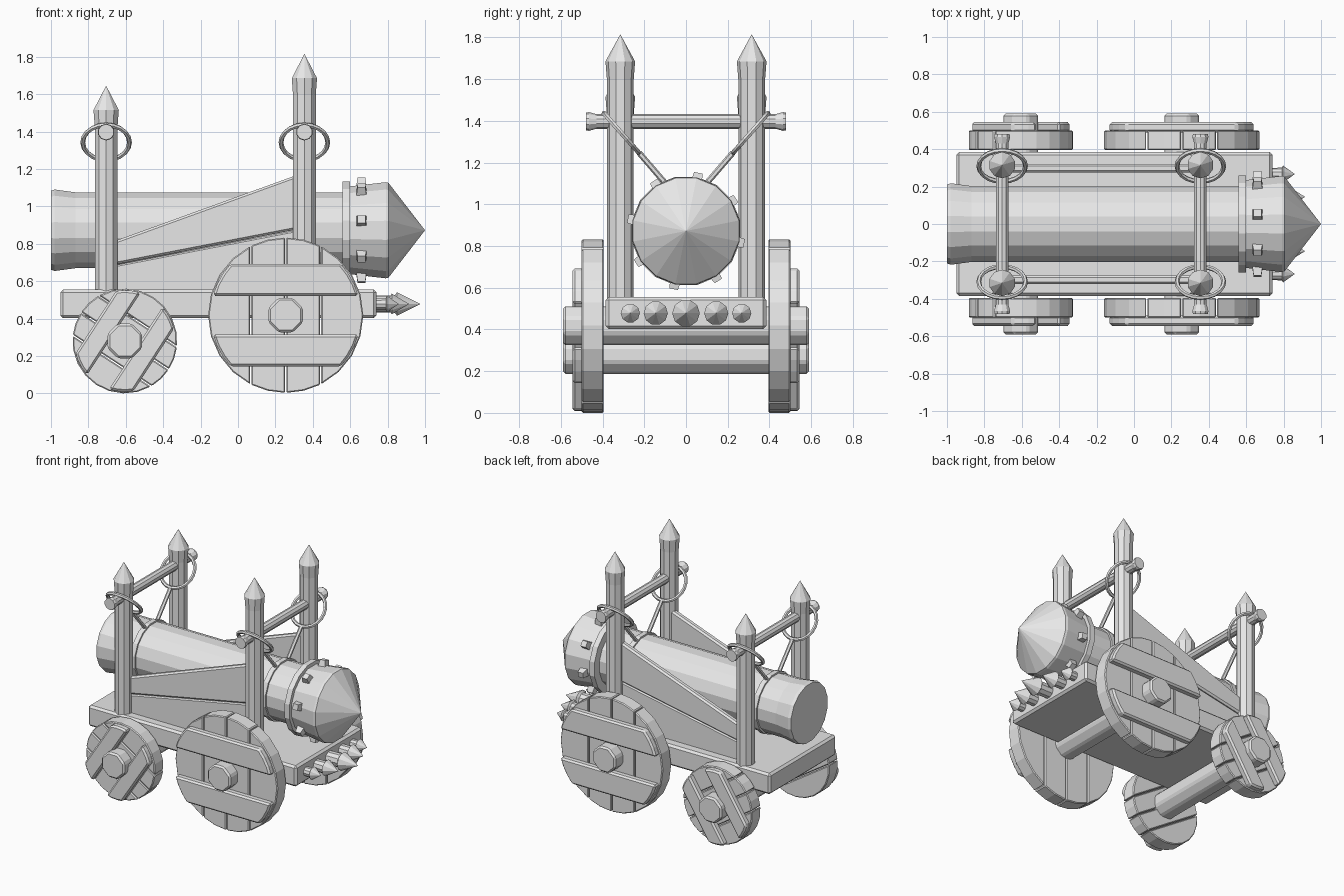
import bpy
import bmesh
from math import acos, cos, sin, pi, radians
from mathutils import Vector, Matrix

cube = bpy.data.objects.get("Cube")
if cube:
    bpy.data.objects.remove(cube, do_unlink=True)

grey = bpy.data.materials.new("plain_grey")
grey.use_nodes = True
grey.diffuse_color = (0.8, 0.8, 0.8, 1)
grey.node_tree.nodes["Principled BSDF"].inputs["Base Color"].default_value = (0.8, 0.8, 0.8, 1)


def finish(name, bm, bevel=0):
    bmesh.ops.recalc_face_normals(bm, faces=bm.faces)
    mesh = bpy.data.meshes.new(name)
    bm.to_mesh(mesh)
    bm.free()
    mesh.materials.append(grey)
    obj = bpy.data.objects.new(name, mesh)
    bpy.context.collection.objects.link(obj)
    if bevel:
        mod = obj.modifiers.new("edge_bevel", "BEVEL")
        mod.width = bevel
        mod.segments = 1
        mod.limit_method = "ANGLE"
        mod.angle_limit = radians(40)
    return obj


def lathe(name, profile, sides, origin, axis, bevel=0):
    """Turn (distance, radius) points around an axis through origin."""
    bm = bmesh.new()
    turn = Vector((0, 0, 1)).rotation_difference(Vector(axis)).to_matrix()
    rings = []
    for dist, rad in profile:
        count = sides if rad else 1
        rings.append([bm.verts.new(Vector(origin) + turn @ Vector((
            rad * cos(2 * pi * (i + .5) / sides), rad * sin(2 * pi * (i + .5) / sides), dist)))
            for i in range(count)])
    for a, b in zip(rings, rings[1:]):
        for i in range(sides):
            j = (i + 1) % sides
            if len(b) == 1:
                bm.faces.new((a[i], a[j], b[0]))
            else:
                bm.faces.new((a[i], a[j], b[j], b[i]))
    for ring in (rings[0], rings[-1]):
        if len(ring) > 1:
            bm.faces.new(ring)
    return finish(name, bm, bevel)


def slab(name, outline, y0, y1, bevel=0):
    """Extrude an (x, z) outline from y0 to y1."""
    bm = bmesh.new()
    face = bm.faces.new([bm.verts.new((x, y0, z)) for x, z in outline])
    out = bmesh.ops.extrude_face_region(bm, geom=[face])
    verts = [v for v in out["geom"] if isinstance(v, bmesh.types.BMVert)]
    bmesh.ops.translate(bm, verts=verts, vec=(0, y1 - y0, 0))
    return finish(name, bm, bevel)


def disc_strip(radius, u0, u1, steps, centre, angle):
    """Outline of the part of a disc between two parallel chords."""
    start = acos(max(-1, min(1, u1 / radius)))
    end = acos(max(-1, min(1, u0 / radius)))
    arc = [start + (end - start) * i / steps for i in range(steps + 1)]
    pts = [(radius * cos(a), radius * sin(a)) for a in arc]
    pts += [(x, -z) for x, z in reversed(pts) if abs(z) > 1e-5]
    c, s = cos(angle), sin(angle)
    return [(centre[0] + x * c - z * s, centre[1] + x * s + z * c) for x, z in pts]


# Cart deck
slab("deck", [(-.95, .402), (.74, .402), (.74, .555), (-.95, .555)], -.385, .385, .015)

# Log ram with flared butt and pointed head
AXIS_Z = .872
lathe("ram_log", [(-1, .215), (-.98, .222), (-.87, .207), (.58, .207)], 16, (0, 0, AXIS_Z), (1, 0, 0))
lathe("ram_collar", [(.56, .265), (.6, .265)], 16, (0, 0, AXIS_Z), (1, 0, 0))
lathe("ram_head", [(.58, .237), (.79, .262), (.805, .258), (1, 0)], 16, (0, 0, AXIS_Z), (1, 0, 0))

# Studs around the ram head
for k in range(8):
    a = radians(33 + 45 * k)
    out = Vector((0, cos(a), sin(a)))
    lathe("head_stud", [(.23, .04), (.285, .029)], 4, (.66, 0, AXIS_Z), out)

# Posts, crossbars, rings, straps and log bands
for place, x, tip in (("rear", -.705, 1.645), ("front", .355, 1.815)):
    for side in (-1, 1):
        lathe(place + "_post", [(.54, .064), (tip - .22, .064), (tip - .13, .071), (tip, 0)],
              10, (x, side * .315, 0), (0, 0, 1))
        bpy.ops.mesh.primitive_torus_add(
            major_segments=20, minor_segments=6, major_radius=.125, minor_radius=.013,
            location=(x, side * .31, 1.342), rotation=(side * radians(48.5), 0, 0))
        ring = bpy.context.object
        ring.name = place + "_ring"
        ring.data.materials.append(grey)
        top = Vector((x, side * .225, 1.247))
        foot = Vector((x, side * .075, 1.073))
        lathe(place + "_strap", [(0, .014), ((foot - top).length, .014)], 6, top, (foot - top).normalized())
    lathe(place + "_crossbar",
          [(-.48, .042), (-.465, .045), (-.43, .035), (.43, .035), (.465, .045), (.48, .042)],
          10, (x, 0, 1.397), (0, 1, 0))
    lathe(place + "_log_band", [(-.018, .219), (.018, .219)], 16, (x, 0, AXIS_Z), (1, 0, 0))

# Sloping side boards
for side in (-1, 1):
    slab("upper_side_board", [(-.7, .68), (.35, .883), (.35, 1.18), (-.7, .8)],
         side * .275, side * .322, .012)
    slab("lower_side_board", [(-.7, .54), (.35, .54), (.35, .88), (-.7, .677)],
         side * .282, side * .315, .008)

# Wheels: plank discs with two battens, on thick axles
for place, x, z, radius, angle in (("rear", -.605, .28, .28, radians(57)), ("front", .255, .418, .415, 0)):
    lathe(place + "_axle", [(-.59, .1), (.59, .1)], 8, (x, 0, z), (0, 1, 0), .012)
    half = radius * .45
    gap = .003
    for side in (-1, 1):
        for u0, u1, steps in ((-radius, -half, 4), (-half, 0, 2), (0, half, 2), (half, radius, 4)):
            slab(place + "_wheel_plank", disc_strip(radius, u0 + gap * (u0 > -radius), u1 - gap * (u1 < radius),
                                                    steps, (x, z), angle),
                 side * .395, side * .5, .006)
        for sign in (-1, 1):
            a, b = sorted((sign * radius * .25, sign * radius * .66))
            slab(place + "_wheel_batten", disc_strip(radius * .97, a, b, 3, (x, z), angle + pi / 2),
                 side * .49, side * .545, .012)

# Row of stakes on the deck's leading edge
for y, rad, length in ((0, .066, .235), (.145, .058, .175), (.267, .046, .12)):
    for side in ((-1, 1) if y else (1,)):
        lathe("stake", [(-.02, rad * .7), (length * .42, rad * .75), (length * .47, rad), (length, 0)],
              10, (.74, side * y, .478), (1, 0, 0))
